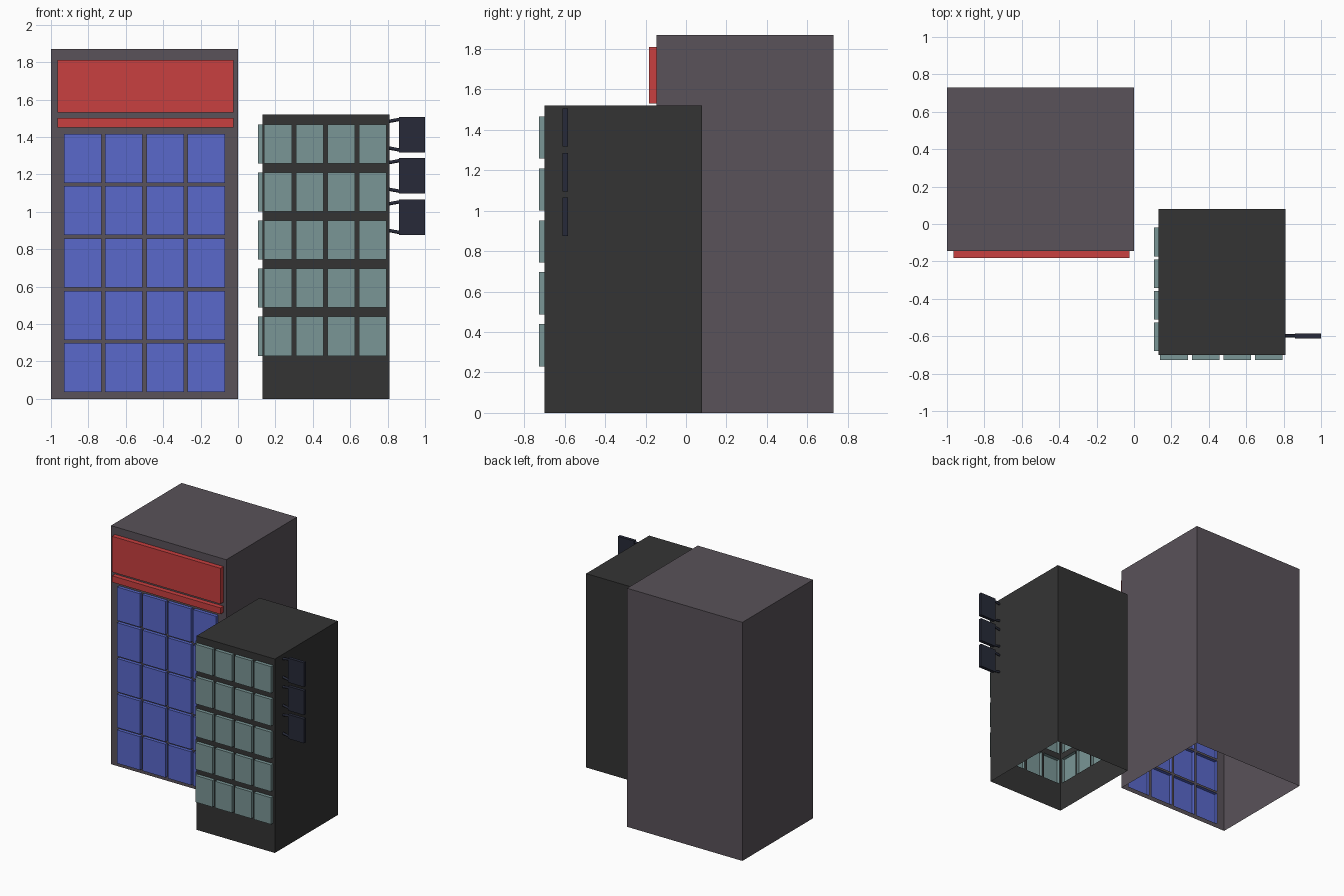
import bpy, bmesh
from mathutils import Vector

if "Cube" in bpy.data.objects:
    bpy.data.objects.remove(bpy.data.objects["Cube"])


def material(name, rgb):
    m = bpy.data.materials.new(name)
    m.diffuse_color = (*rgb, 1)
    m.use_nodes = True
    m.node_tree.nodes["Principled BSDF"].inputs["Base Color"].default_value = m.diffuse_color
    return m


def finish(bm, name, mats):
    bmesh.ops.remove_doubles(bm, verts=bm.verts, dist=1e-5)
    me = bpy.data.meshes.new(name)
    bm.to_mesh(me)
    bm.free()
    for m in mats:
        me.materials.append(m)
    ob = bpy.data.objects.new(name, me)
    bpy.context.collection.objects.link(ob)
    return ob


def quad(bm, pts, mat=0):
    f = bm.faces.new([bm.verts.new(p) for p in pts])
    f.material_index = mat


def box(name, lo, hi, mat):
    bm = bmesh.new()
    bmesh.ops.create_cube(bm, size=1)
    for v in bm.verts:
        v.co = [(a + b) / 2 + c * (b - a) for a, b, c in zip(lo, hi, v.co)]
    return finish(bm, name, [mat])


def rod(name, a, b, radius, mat):
    a, b = Vector(a), Vector(b)
    bpy.ops.mesh.primitive_cylinder_add(vertices=12, radius=radius, depth=(b - a).length,
                                        location=(a + b) / 2)
    ob = bpy.context.object
    ob.rotation_euler = (b - a).to_track_quat('Z', 'Y').to_euler()
    ob.name = name
    ob.data.materials.append(mat)
    bpy.ops.object.shade_smooth_by_angle()


def window_wall(bm, origin, u, n, width, height, cols, rows, depth):
    """Wall in the u/z plane whose windows are pushed out along n."""
    origin, u, n, w = Vector(origin), Vector(u), Vector(n), Vector((0, 0, 1))
    us = [0] + [c for span in cols for c in span] + [width]
    vs = [0] + [r for span in rows for r in span] + [height]
    for i in range(len(us) - 1):
        for j in range(len(vs) - 1):
            base = [origin + u * a + w * b for a, b in
                    ((us[i], vs[j]), (us[i + 1], vs[j]),
                     (us[i + 1], vs[j + 1]), (us[i], vs[j + 1]))]
            if i % 2 and j % 2:
                out = [p + n * depth for p in base]
                quad(bm, out, 1)
                for k in range(4):
                    m = (k + 1) % 4
                    quad(bm, [base[k], base[m], out[m], out[k]], 1)
            else:
                quad(bm, base)


def spans(start, pitch, size, count):
    return [(start + k * pitch, start + k * pitch + size) for k in range(count)]


def plain_walls(bm, x0, x1, y0, y1, h, left):
    quad(bm, [(x0, y0, h), (x1, y0, h), (x1, y1, h), (x0, y1, h)])
    quad(bm, [(x1, y0, 0), (x1, y1, 0), (x1, y1, h), (x1, y0, h)])
    quad(bm, [(x1, y1, 0), (x0, y1, 0), (x0, y1, h), (x1, y1, h)])
    if left:
        quad(bm, [(x0, y1, 0), (x0, y0, 0), (x0, y0, h), (x0, y1, h)])


tall_wall = material("tall_wall", (0.10, 0.084, 0.10))
blue = material("blue_glass", (0.10, 0.14, 0.60))
red = material("red_sign", (0.58, 0.05, 0.05))
dark_wall = material("dark_wall", (0.034, 0.034, 0.034))
teal = material("teal_glass", (0.195, 0.305, 0.305))
navy = material("navy_sign", (0.020, 0.023, 0.040))

# Tall building, open underneath, with a grid of front windows
bm = bmesh.new()
window_wall(bm, (-1, -0.145, 0), (1, 0, 0), (0, -1, 0), 1.0, 1.87,
            spans(0.07, 0.22, 0.2, 4), spans(0.035, 0.28, 0.262, 5), 0.025)
plain_walls(bm, -1, 0, -0.145, 0.73, 1.87, True)
finish(bm, "tall_building", [tall_wall, blue])

# Red fascia boards
box("upper_fascia", (-0.965, -0.182, 1.53), (-0.025, -0.145, 1.81), red)
box("lower_fascia", (-0.965, -0.182, 1.45), (-0.025, -0.145, 1.50), red)

# Short building, open underneath, with windows on the front and left
bm = bmesh.new()
rows = spans(0.23, 0.257, 0.209, 5)
window_wall(bm, (0.13, -0.70, 0), (1, 0, 0), (0, -1, 0), 0.68, 1.52,
            spans(0.01, 0.169, 0.148, 4), rows, 0.027)
window_wall(bm, (0.13, 0.08, 0), (0, -1, 0), (-1, 0, 0), 0.78, 1.52,
            spans(0.10, 0.1687, 0.154, 4), rows, 0.024)
plain_walls(bm, 0.13, 0.81, -0.70, 0.08, 1.52, False)
finish(bm, "short_building", [dark_wall, teal])

# Hanging signs, each on two slanted brackets
for k in range(3):
    z = 1.412 - 0.2205 * k
    box(f"hanging_sign_{k}", (0.86, -0.611, z - 0.095), (1.0, -0.585, z + 0.095), navy)
    for side, s in (("lower", -1), ("upper", 1)):
        rod(f"{side}_bracket_{k}", (0.80, -0.598, z + s * 0.070),
            (0.87, -0.598, z + s * 0.083), 0.009, navy)
